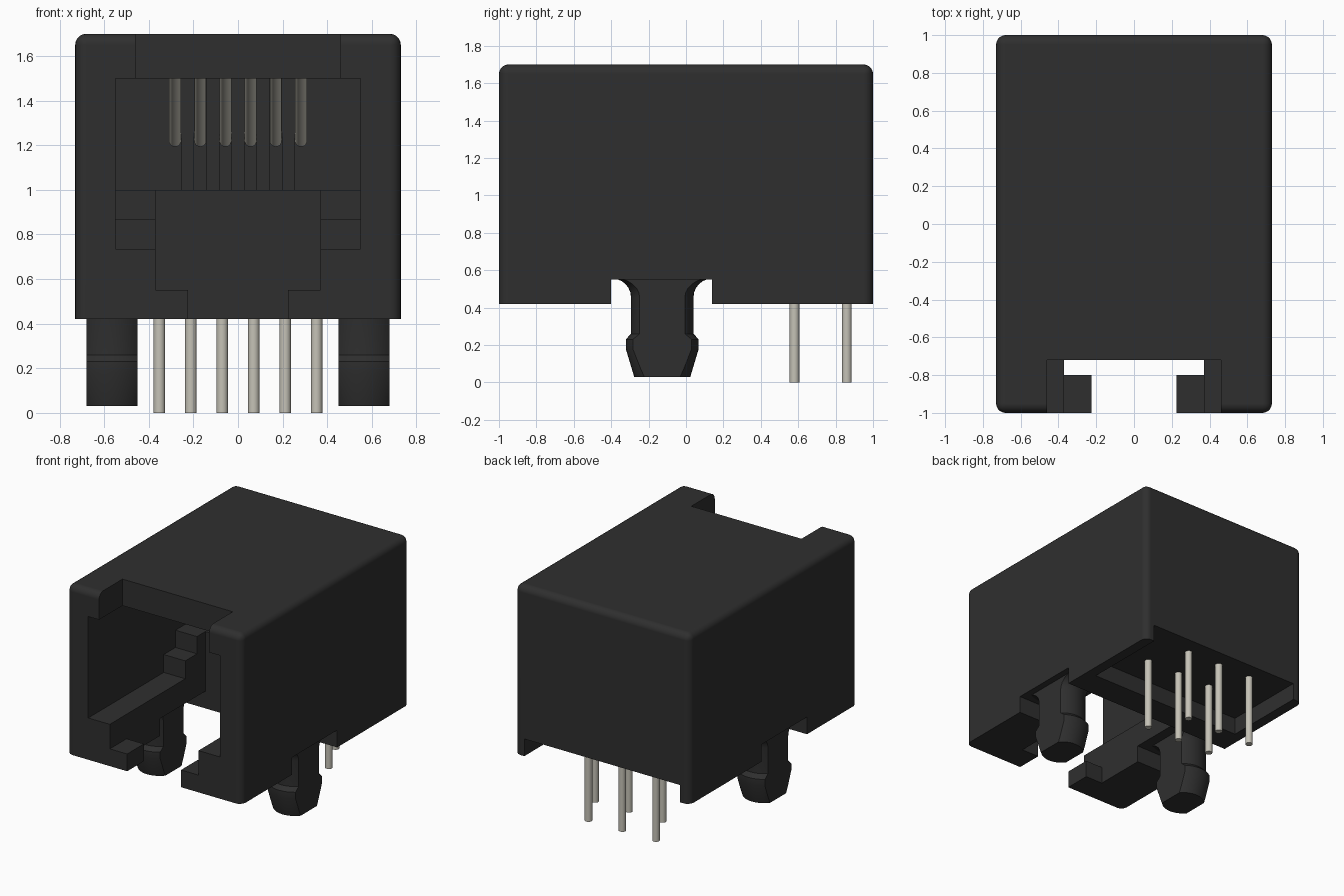
import bpy, bmesh, math
from mathutils import Vector

cube = bpy.data.objects.get("Cube")
if cube:
    bpy.data.objects.remove(cube, do_unlink=True)


def material(name, color):
    mat = bpy.data.materials.new(name)
    mat.use_nodes = True
    mat.diffuse_color = (*color, 1)
    mat.node_tree.nodes["Principled BSDF"].inputs["Base Color"].default_value = (*color, 1)
    return mat


BLACK = material("black plastic", (0.028, 0.028, 0.028))
METAL = material("pale metal", (0.56, 0.54, 0.47))


def finish(name, bm, mat):
    bmesh.ops.recalc_face_normals(bm, faces=bm.faces)
    mesh = bpy.data.meshes.new(name)
    bm.to_mesh(mesh)
    bm.free()
    mesh.materials.append(mat)
    obj = bpy.data.objects.new(name, mesh)
    bpy.context.collection.objects.link(obj)
    return obj


def activate(obj):
    bpy.ops.object.select_all(action='DESELECT')
    obj.select_set(True)
    bpy.context.view_layer.objects.active = obj


def smooth(obj):
    activate(obj)
    bpy.ops.object.shade_smooth_by_angle(angle=math.radians(32))


def prism(name, half_width, profile, mat=BLACK, x=0):
    """Extrude a (y, z) profile across x."""
    bm = bmesh.new()
    face = bm.faces.new([bm.verts.new((x - half_width, y, z)) for y, z in profile])
    side = bmesh.ops.extrude_face_region(bm, geom=[face])
    moved = [v for v in side["geom"] if isinstance(v, bmesh.types.BMVert)]
    bmesh.ops.translate(bm, verts=moved, vec=(2 * half_width, 0, 0))
    return finish(name, bm, mat)


def block(name, half_width, y0, y1, z0, z1, x=0):
    return prism(name, half_width, [(y0, z0), (y1, z0), (y1, z1), (y0, z1)], x=x)


def boolean(obj, cutter, operation='DIFFERENCE'):
    mod = obj.modifiers.new("cut", 'BOOLEAN')
    mod.operation, mod.solver, mod.object = operation, 'EXACT', cutter
    activate(obj)
    bpy.ops.object.modifier_apply(modifier=mod.name)
    bpy.data.objects.remove(cutter, do_unlink=True)


def rod(name, start, end, radius, round_tip=False):
    """Round bar from start to end, optionally with a domed end."""
    start, end = Vector(start), Vector(end)
    axis = end - start
    turn = axis.to_track_quat('Z', 'Y').to_matrix().to_4x4()
    bm = bmesh.new()
    bar = bmesh.ops.create_cone(bm, cap_ends=True, segments=20, radius1=radius,
                                radius2=radius, depth=axis.length)
    bmesh.ops.transform(bm, matrix=turn, verts=bar["verts"])
    bmesh.ops.translate(bm, vec=(start + end) / 2, verts=bar["verts"])
    if round_tip:
        tip = bmesh.ops.create_uvsphere(bm, u_segments=20, v_segments=10, radius=radius)
        bmesh.ops.transform(bm, matrix=turn, verts=tip["verts"])
        bmesh.ops.translate(bm, vec=end, verts=tip["verts"])
    smooth(finish(name, bm, METAL))


# Housing with rounded edges everywhere except underneath
housing = block("housing", 0.73, -1, 1, 0.42, 1.7)
bm = bmesh.new()
bm.from_mesh(housing.data)
edges = [e for e in bm.edges if max(v.co.z for v in e.verts) > 1]
bmesh.ops.bevel(bm, geom=edges, offset=0.05, segments=5, profile=0.5, affect='EDGES')
bm.to_mesh(housing.data)
bm.free()

# Plug opening with stepped shoulders at the back
boolean(housing, prism("socket_cut", 0.55, [
    (-1.1, 0.735), (-0.1, 0.735), (-0.1, 0.87), (0.04, 0.87),
    (0.04, 1.0), (0.3, 1.0), (0.3, 1.5), (-1.1, 1.5)]))

# Latch channel, open underneath behind the front lips
boolean(housing, prism("latch_cut", 0.37, [
    (-1.1, 0.55), (-0.8, 0.55), (-0.8, 0.3), (0.14, 0.3), (0.14, 1.0), (-1.1, 1.0)]))
boolean(housing, block("lip_cut", 0.225, -1.1, -0.75, 0.3, 0.6))

# Top notch, peg recess and pin recess
boolean(housing, block("top_notch_cut", 0.46, -1.1, -0.72, 1.4, 1.8))
boolean(housing, block("peg_recess_cut", 0.9, -0.4, 0.14, 0.3, 0.55))
boolean(housing, block("pin_recess_cut", 0.65, 0.35, 1.1, 0.3, 0.55))
smooth(housing)
weighted = housing.modifiers.new("weighted normals", 'WEIGHTED_NORMAL')
weighted.keep_sharp = True

# Comb teeth, spring contacts and solder pins
CONTACT_STEP, PIN_STEP = 0.113, 0.141
for i in range(5):
    block(f"comb_tooth_{i + 1}", 0.029, 0.15, 0.31, 0.99, 1.51, x=(i - 2) * CONTACT_STEP)
for i in range(6):
    x = (i - 2.5) * CONTACT_STEP
    rod(f"contact_{i + 1}", (x, -0.45, 1.55), (x, 0.2, 1.22), 0.027, round_tip=True)
    x = (i - 2.5) * PIN_STEP
    rod(f"solder_pin_{i + 1}", (x, 0.58 if i % 2 else 0.86, 0), (x, 0.58 if i % 2 else 0.86, 0.6), 0.026)

# Mounting pegs: turned profile with flared root, flattened on both sides
PEG_X, PEG_Y = 0.565, -0.127
profile = [(0, 0.03), (0.15, 0.03), (0.195, 0.18), (0.195, 0.23), (0.167, 0.26)]
for k in range(7):
    a = math.radians(15 * k)
    profile.append((0.267 - 0.1 * math.cos(a), 0.455 + 0.1 * math.sin(a)))
profile.append((0, 0.555))
for name, side in (("left_peg", 1), ("right_peg", -1)):
    bm = bmesh.new()
    verts = [bm.verts.new((r, 0, z)) for r, z in profile]
    line = [bm.edges.new(pair) for pair in zip(verts, verts[1:])]
    bmesh.ops.spin(bm, geom=verts + line, cent=(0, 0, 0), axis=(0, 0, 1),
                   angle=math.tau, steps=40)
    bmesh.ops.remove_doubles(bm, verts=bm.verts, dist=0.0005)
    bmesh.ops.translate(bm, verts=bm.verts, vec=(side * PEG_X, PEG_Y, 0))
    peg = finish(name, bm, BLACK)
    boolean(peg, block("peg_flats", 0.115, -1, 1, -0.1, 0.8, x=side * PEG_X), 'INTERSECT')
    smooth(peg)
